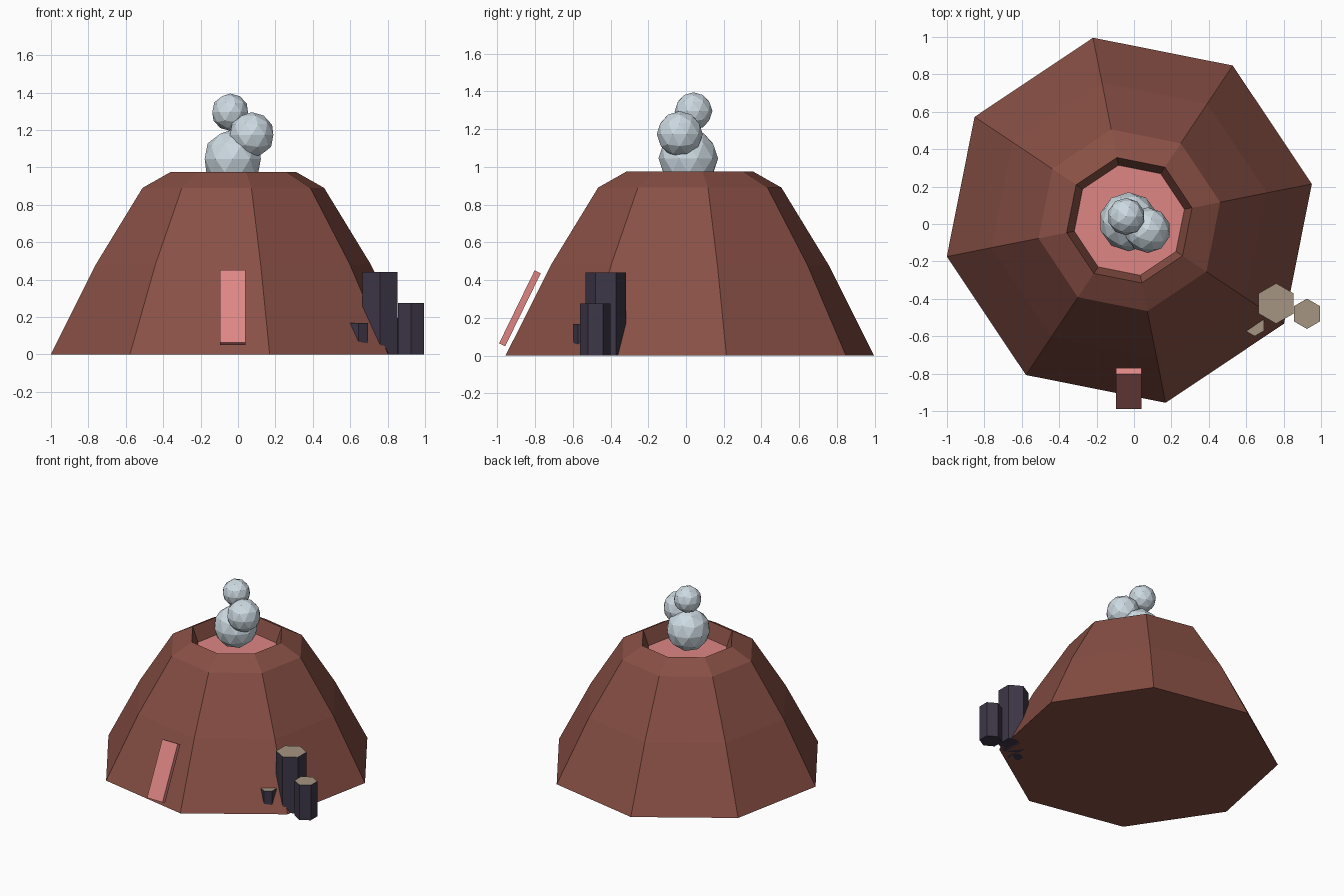
import bpy, bmesh, math
from mathutils import Matrix

if "Cube" in bpy.data.objects:
    bpy.data.objects.remove(bpy.data.objects["Cube"])

CX, CY = -0.025, 0.02


def material(name, rgb):
    m = bpy.data.materials.new(name)
    m.diffuse_color = (*rgb, 1)
    m.use_nodes = True
    m.node_tree.nodes["Principled BSDF"].inputs["Base Color"].default_value = m.diffuse_color
    return m


ROCK = material("red_rock", (0.25, 0.08, 0.06))
LAVA = material("pink_lava", (0.73, 0.24, 0.23))
SMOKE = material("pale_smoke", (0.61, 0.70, 0.76))
BASALT = material("dark_basalt", (0.048, 0.038, 0.065))
CAP = material("column_cap", (0.38, 0.30, 0.22))


def finish(bm, name, *mats):
    bmesh.ops.recalc_face_normals(bm, faces=bm.faces)
    mesh = bpy.data.meshes.new(name)
    bm.to_mesh(mesh)
    bm.free()
    for m in mats:
        mesh.materials.append(m)
    ob = bpy.data.objects.new(name, mesh)
    bpy.context.collection.objects.link(ob)
    return ob


def lathe(name, profile, sides, start, x, y, *mats):
    """Closed faceted solid from (radius, z) rings; last ring is capped."""
    bm = bmesh.new()
    rings = []
    for r, z in profile:
        angles = [math.radians(start) + math.tau * i / sides for i in range(sides)]
        rings.append([bm.verts.new((x + r * math.cos(a), y + r * math.sin(a), z)) for a in angles])
    for low, high in zip(rings, rings[1:]):
        for i in range(sides):
            j = (i + 1) % sides
            bm.faces.new((low[i], low[j], high[j], high[i]))
    bm.faces.new(rings[0][::-1])
    top = bm.faces.new(rings[-1])
    top.material_index = len(mats) - 1
    return finish(bm, name, *mats)


# Cone with a sunken crater; the crater floor is the lava surface
lathe("volcano", [(0.995, 0), (0.75, 0.48), (0.495, 0.89), (0.342, 0.975), (0.30, 0.86)],
      8, 11.25, CX, CY, ROCK, LAVA)

# Smoke puffs
for i, (x, y, z, r) in enumerate([(-0.028, 0.012, 1.045, 0.158),
                                  (0.073, -0.033, 1.173, 0.122),
                                  (-0.042, 0.04, 1.295, 0.1)]):
    bm = bmesh.new()
    bmesh.ops.create_icosphere(bm, subdivisions=2, radius=r,
                               matrix=Matrix.Translation((x, y, z)))
    finish(bm, f"smoke_puff_{i + 1}", SMOKE)

# Lava streak leaning along the front slope
bm = bmesh.new()
bmesh.ops.create_cube(bm, size=1, matrix=Matrix.Translation((-0.028, -0.88, 0.25))
                      @ Matrix.Rotation(math.radians(-26), 4, 'X')
                      @ Matrix.Diagonal((0.134, 0.036, 0.43, 1)))
finish(bm, "lava_streak", LAVA)

# Hexagonal basalt columns with light caps
for i, (x, y, r, h) in enumerate([(0.76, -0.425, 0.108, 0.44),
                                  (0.925, -0.48, 0.081, 0.275),
                                  (0.645, -0.543, 0.057, 0.168)]):
    lathe(f"basalt_column_{i + 1}", [(r, 0), (r, h)], 6, 30, x, y, BASALT, CAP)
